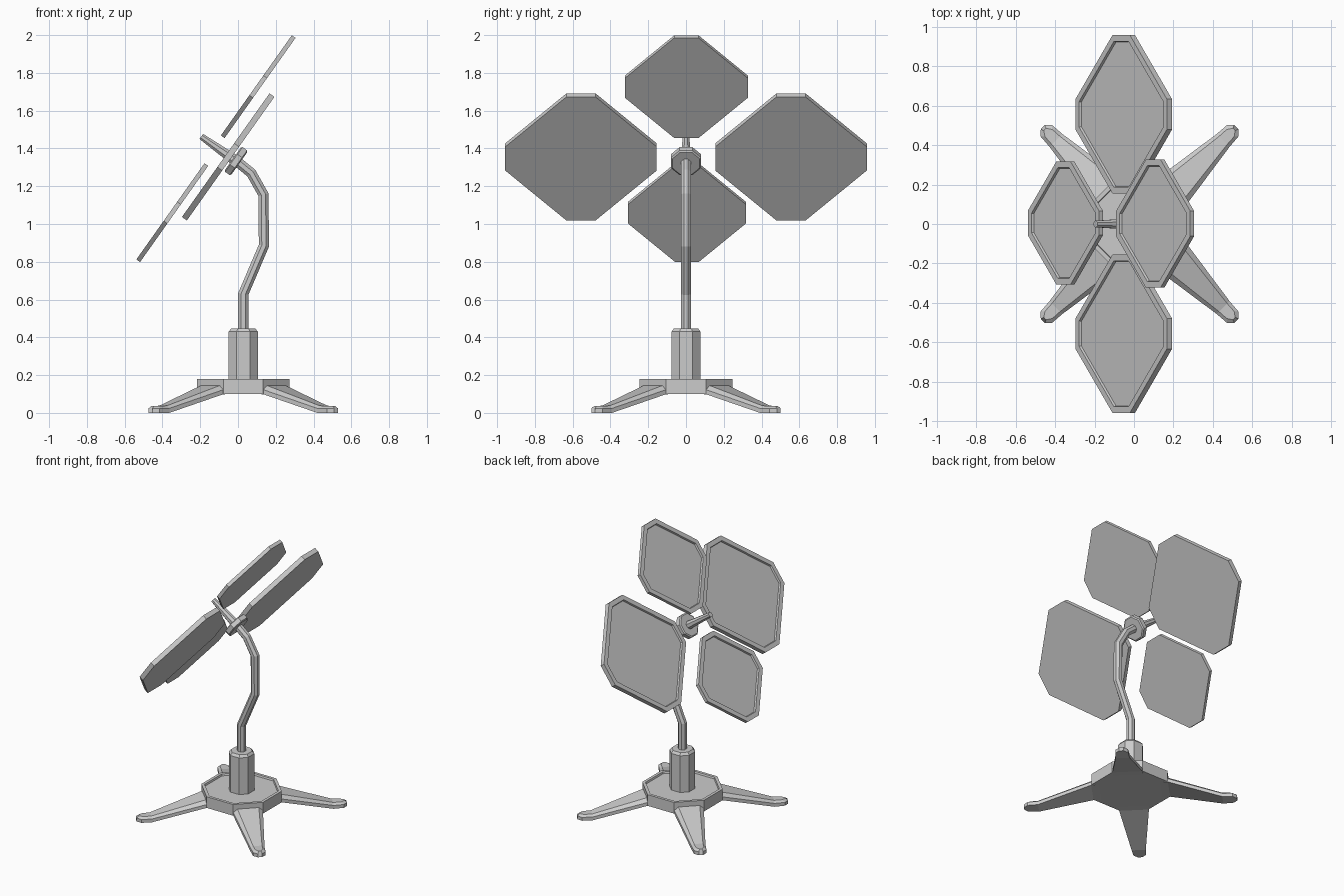
import bpy, bmesh, math
from mathutils import Vector, Matrix

if "Cube" in bpy.data.objects:
    bpy.data.objects.remove(bpy.data.objects["Cube"])

CX = 0.028                                   # stand axis
U = Vector((0.578, 0, 0.816)).normalized()   # up along the panels
Y = Vector((0, 1, 0))
N = U.cross(Y)                               # panel facing direction


def finish(bm, name):
    bmesh.ops.recalc_face_normals(bm, faces=bm.faces)
    me = bpy.data.meshes.new(name)
    bm.to_mesh(me)
    bm.free()
    ob = bpy.data.objects.new(name, me)
    bpy.context.collection.objects.link(ob)
    return ob


def tilted(center):
    m = Matrix((U, Y, N)).transposed().to_4x4()
    m.translation = center
    return m


def loft(name, rings):
    """Skin a list of equal-length vertex rings and cap both ends."""
    bm = bmesh.new()
    vs = [[bm.verts.new(p) for p in r] for r in rings]
    n = len(vs[0])
    for a, b in zip(vs, vs[1:]):
        for i in range(n):
            j = (i + 1) % n
            bm.faces.new((a[i], a[j], b[j], b[i]))
    bm.faces.new(vs[0])
    bm.faces.new(vs[-1])
    return finish(bm, name)


def octagon(half, flat, z=0):
    h, f = half, flat
    return [Vector((x, y, z)) for x, y in ((h, -f), (h, f), (f, h), (-f, h),
                                           (-h, f), (-h, -f), (-f, -h), (f, -h))]


def tray(name, half, flat, thick, rim, depth, matrix):
    """Octagonal slab with a raised rim around a sunken top."""
    bm = bmesh.new()
    lo = [bm.verts.new(p) for p in octagon(half, flat, -thick / 2)]
    hi = [bm.verts.new(p) for p in octagon(half, flat, thick / 2)]
    for i in range(8):
        j = (i + 1) % 8
        bm.faces.new((lo[i], lo[j], hi[j], hi[i]))
    bm.faces.new(lo[::-1])
    top = bm.faces.new(hi)
    bm.normal_update()
    bmesh.ops.inset_region(bm, faces=[top], thickness=rim)
    bmesh.ops.inset_region(bm, faces=[top], thickness=0.004, depth=-depth)
    bm.transform(matrix)
    return finish(bm, name)


def tube(name, path, radii, sides=8):
    """Octagonal tube along a path in the xz plane, mitred at the bends."""
    pts = [Vector((x, 0, z)) for x, z in path]
    rings = []
    for k, (p, r) in enumerate(zip(pts, radii)):
        d0 = (p - pts[k - 1]).normalized() if k else None
        d1 = (pts[k + 1] - p).normalized() if k < len(pts) - 1 else None
        t = ((d0 or d1) + (d1 or d0)).normalized()
        miter = 1 / max(0.5, t.dot(d0 or d1))
        side = Y.cross(t)
        ring = []
        for i in range(sides):
            a = 2 * math.pi * (i + 0.5) / sides
            ring.append(p + side * (r * miter * math.cos(a)) + Y * (r * math.sin(a)))
        rings.append(ring)
    return loft(name, rings)


# base plate
tray("base_plate", 0.245, 0.105, 0.08, 0.022, 0.012, Matrix.Translation((CX, 0, 0.14)))

# legs: stations of (distance, half width, bottom, shoulder, top, top half width)
stations = ((0.20, 0.100, 0.100, 0.135, 0.158, 0.074),
            (0.25, 0.097, 0.098, 0.122, 0.144, 0.070),
            (0.60, 0.046, 0.000, 0.024, 0.038, 0.029),
            (0.668, 0.041, 0.000, 0.024, 0.037, 0.026),
            (0.694, 0.014, 0.000, 0.024, 0.037, 0.008))
for k, label in enumerate(("back_right", "back_left", "front_left", "front_right")):
    rot = Matrix.Translation((CX, 0, 0)) @ Matrix.Rotation(math.pi / 4 + k * math.pi / 2, 4, 'Z')
    rings = []
    for i, (r, w, b, s, t, wt) in enumerate(stations):
        rt = r - 0.016 if i >= 3 else r
        ring = ((r, -w, b), (r, w, b), (r, w, s), (rt, wt, t), (rt, -wt, t), (r, -w, s))
        rings.append([rot @ Vector(p) for p in ring])
    loft("leg_" + label, rings)

# post with chamfered top
axis = Vector((CX, 0, 0))
loft("post", [[p + axis for p in octagon(h, h * 0.45, z)]
              for h, z in ((0.077, 0.165), (0.077, 0.43), (0.064, 0.447))])

# bent pole
tube("pole", [(CX, 0.43), (CX, 0.63), (0.137, 0.885), (0.135, 1.155), (0.07, 1.27), (-0.01, 1.335)],
     [0.029] * 6)

# hub and tapered receiver rod
hub = Vector((-0.01, 0, 1.333))
m = tilted(hub)
loft("hub", [[m @ p for p in octagon(h, h * 0.42, z)]
             for h, z in ((0.072, -0.021), (0.08, -0.015), (0.08, 0.015), (0.072, 0.021))])
tip = hub + N * 0.226
tube("receiver_rod", [(hub.x, hub.z), (tip.x, tip.z)], [0.031, 0.018])

# four dish panels
for name, c, half, flat, thick in (
        ("panel_upper", (0.107, 0.002, 1.727), 0.325, 0.064, 0.024),
        ("panel_lower", (-0.348, 0.005, 1.06), 0.312, 0.062, 0.024),
        ("panel_left", (-0.052, -0.556, 1.355), 0.401, 0.077, 0.032),
        ("panel_right", (-0.052, 0.556, 1.355), 0.401, 0.077, 0.032)):
    tray(name, half, flat, thick, 0.034, 0.012, tilted(Vector(c)))
